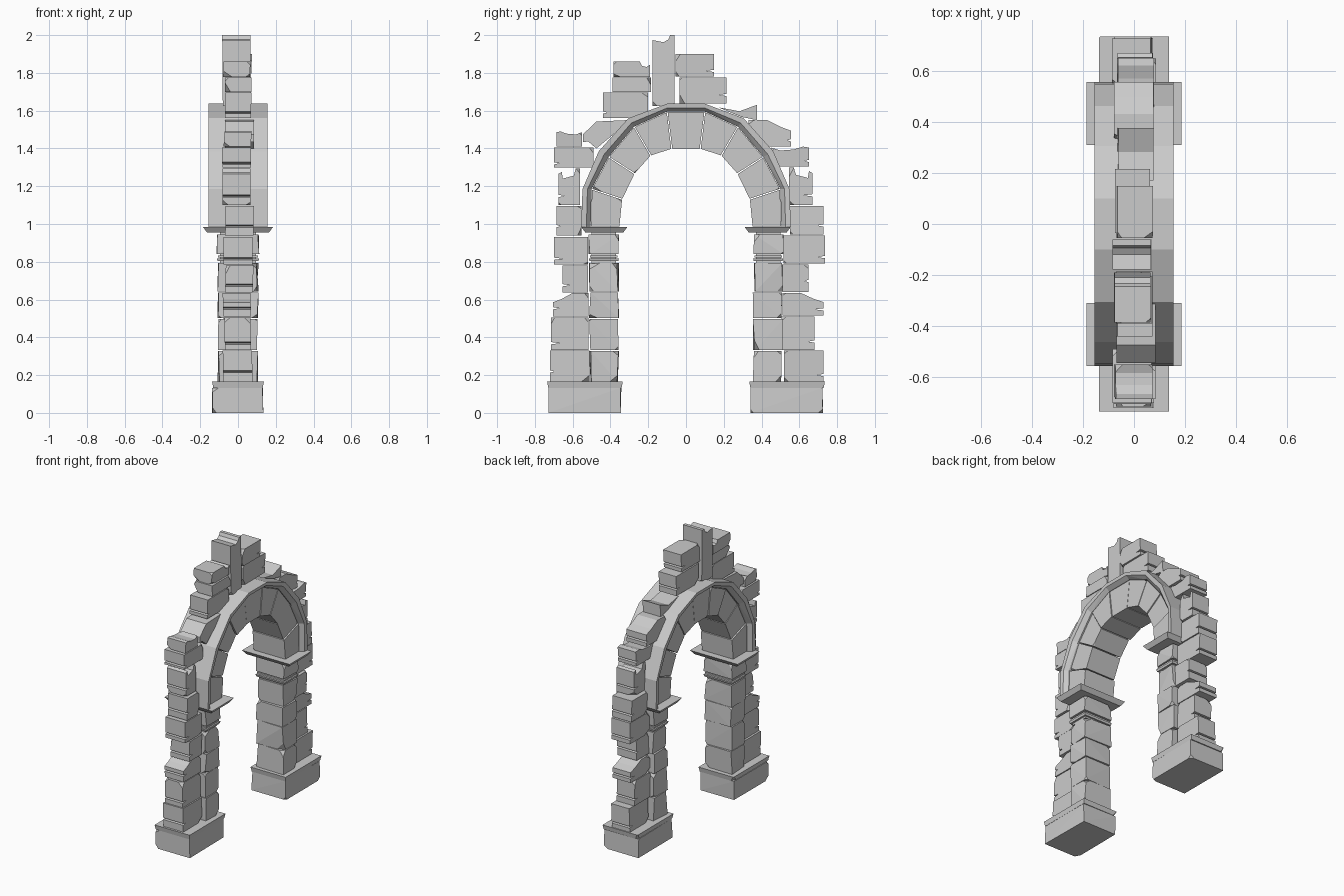
import bpy
import bmesh
import random
from mathutils import Vector

rng = random.Random(7)
if "Cube" in bpy.data.objects:
    bpy.data.objects.remove(bpy.data.objects["Cube"])

# One stone colour
GREY = (0.6, 0.6, 0.6, 1)
stone_grey = bpy.data.materials.new("stone_grey")
stone_grey.use_nodes = True
stone_grey.diffuse_color = GREY
stone_grey.node_tree.nodes["Principled BSDF"].inputs["Base Color"].default_value = GREY


def chip_corners(bm, count, size):
    """Knock small flakes off randomly chosen sharp corners."""
    middle = sum((v.co for v in bm.verts), Vector()) / len(bm.verts)
    corners = [v.co.copy() for v in bm.verts]
    far = [c for c in corners if (c - middle).length > 0.75 * max((k - middle).length for k in corners)]
    for corner in rng.sample(far, min(count, len(far))):
        out = corner - middle
        normal = Vector([rng.uniform(0.4, 1) * (1 if a > 0 else -1) for a in out]).normalized()
        reach = max(v.co.dot(normal) for v in bm.verts)
        point = normal * (reach - size * rng.uniform(0.4, 1))
        cut = bmesh.ops.bisect_plane(bm, geom=bm.verts[:] + bm.edges[:] + bm.faces[:],
                                     plane_co=point, plane_no=normal, clear_outer=True)
        edges = [e for e in cut["geom_cut"] if isinstance(e, bmesh.types.BMEdge)]
        bmesh.ops.holes_fill(bm, edges=edges)


def finish(name, bm, chips=0, size=0.02):
    chip_corners(bm, chips, size)
    bmesh.ops.recalc_face_normals(bm, faces=bm.faces)
    mesh = bpy.data.meshes.new(name)
    bm.to_mesh(mesh)
    bm.free()
    mesh.materials.append(stone_grey)
    obj = bpy.data.objects.new(name, mesh)
    bpy.context.collection.objects.link(obj)
    return obj


def hull(name, points, chips=0, size=0.02):
    """Convex block around a handful of corner points."""
    bm = bmesh.new()
    for p in points:
        bm.verts.new(p)
    bmesh.ops.convex_hull(bm, input=bm.verts)
    bmesh.ops.dissolve_limit(bm, angle_limit=0.03, verts=bm.verts, edges=bm.edges)
    return finish(name, bm, chips, size)


def block(name, y0, y1, z0, z1, half, flare=0.0, wobble=0.0, chips=0):
    """Box whose underside is narrower by flare, with uneven corners."""
    points = []
    for z, inset in ((z0, flare), (z1, 0)):
        for y in (min(y0, y1) + inset, max(y0, y1) - inset):
            for x in (inset - half, half - inset):
                points.append((x + rng.uniform(-wobble, wobble), y + rng.uniform(-wobble, wobble), z))
    return hull(name, points, chips)


# Unit outlines of wall stones; the first edge side (0) faces outward
PLAIN = [(0, 0), (1, 0), (1, 1), (0, 1)]
WORN = [(0, 0), (1, 0), (1, 1), (.55, 1), (.25, .75), (0, .6)]
BITTEN = [(0, 0), (1, 0), (1, 1), (.8, 1), (.7, .8), (.2, .72), (.15, .9), (0, .85)]
SCOOPED = [(0, 0), (1, 0), (1, .95), (.75, .8), (.4, .85), (.15, 1), (0, .95)]
NOTCHED = [(0, 0), (1, 0), (1, .8), (.9, .65), (.78, .72), (.72, 1), (0, 1)]
LEANING = [(0, .4), (.3, 0), (1, .9), (1, 1), (.3, .95), (0, .5)]
SPIRE = [(0, 0), (1, 0), (1, 1), (.8, 1), (.72, .94), (.5, .9), (0, .93)]
SPLINTER = [(0, 0), (.4, .2), (1, .8), (.45, .55), (0, .95)]


def wall_stone(name, outer, inner, z0, z1, shape=PLAIN, cracked=True):
    """Extrude an outline through the wall, with a crack in the outer edge."""
    wide, tall = abs(inner - outer), z1 - z0
    outline = list(shape)
    if cracked and tall > 0.1:
        t, gap = rng.uniform(.2, .4), .006 / tall
        outline += [(0, t + gap), (rng.uniform(.02, .05) / wide, t), (0, t - gap)]
    half, shift = rng.uniform(0.068, 0.078), rng.uniform(-.008, .008)
    tilt = rng.uniform(-.006, .006)
    bm = bmesh.new()
    sides = []
    for x in (-half, half):
        ring = [bm.verts.new((x + shift + tilt * v, outer + (inner - outer) * u, z0 + tall * v))
                for u, v in outline]
        bm.faces.new(ring)
        sides.append(ring)
    left, right = sides
    for i in range(len(left)):
        j = (i + 1) % len(left)
        bm.faces.new((left[i], left[j], right[j], right[i]))
    return finish(name, bm, 0 if shape in (LEANING, SPLINTER) else 3, 0.022)


# Plinths, piers and capitals, mirrored front to back
COURSES = (.165, .33, .5, .64, .795)
for side, label in ((-1, "front"), (1, "back")):
    block(label + "_plinth", side * .725, side * .345, 0, .132, .133, wobble=.004, chips=2)
    block(label + "_plinth_trim", side * .735, side * .335, .132, .165, .137, flare=.006, chips=1)
    for i, (low, high) in enumerate(zip(COURSES, COURSES[1:])):
        block(f"{label}_pier_stone_{i}", side * .508, side * .36, low + .002, high - .002, .103,
              wobble=.007, chips=3)
    block(label + "_neck_core", side * .5, side * .37, .79, .96, .095)
    block(label + "_neck_ring", side * .515, side * .355, .803, .818, .112, flare=.004)
    block(label + "_neck_fillet", side * .508, side * .362, .822, .832, .106)
    block(label + "_capital", side * .512, side * .36, .84, .945, .108, wobble=.005, chips=2)
    block(label + "_capital_slab", side * .555, side * .31, .955, .985, .186, flare=.022)

# Arch ring: joint positions from springing to crown as (y, z)
INTRADOS = [(.35, .985), (.335, 1.13), (.27, 1.265), (.185, 1.36), (.075, 1.395)]
EXTRADOS = [(.505, .985), (.5, 1.185), (.41, 1.355), (.275, 1.515), (.1, 1.595)]
RIM = [(.555, .985), (.548, 1.185), (.462, 1.385), (.305, 1.56), (.1, 1.637)]


def full_span(half_line):
    return [Vector((0, -y, z)) for y, z in half_line] + [Vector((0, y, z)) for y, z in reversed(half_line)]


inner_line, outer_line, rim_line = map(full_span, (INTRADOS, EXTRADOS, RIM))
for i in range(len(inner_line) - 1):
    quad = [inner_line[i], inner_line[i + 1], outer_line[i + 1], outer_line[i]]
    centre = sum(quad, Vector()) / len(quad)
    half = .118 + rng.uniform(-.003, .006)
    corners = [p + (centre - p).normalized() * .004 for p in quad]
    hull(f"arch_stone_{i}", [p + Vector((x, 0, 0)) for p in corners for x in (-half, half)], 1, .012)
    # Projecting rim with a chamfered inner edge
    points = []
    for k in (i, i + 1):
        a, b = outer_line[k], rim_line[k]
        for fraction, depth in ((0, .124), (.45, .152), (1, .155)):
            points += [a.lerp(b, fraction) + Vector((x, 0, 0)) for x in (-depth, depth)]
    hull(f"arch_rim_{i}", points)

# Ruined wall, front half from the ground up
FRONT_WALL = [
    (-.72, -.512, .165, .33), (-.715, -.515, .333, .505), (-.705, -.515, .51, .635, WORN),
    (-.655, -.52, .637, .78), (-.7, -.52, .785, .93), (-.685, -.553, .94, 1.095),
    (-.675, -.56, 1.1, 1.295, BITTEN), (-.7, -.49, 1.3, 1.405), (-.685, -.55, 1.41, 1.49, SCOOPED),
    (-.545, -.31, 1.4, 1.55, LEANING), (-.44, -.2, 1.56, 1.695), (-.39, -.185, 1.7, 1.775),
    (-.385, -.19, 1.778, 1.86, NOTCHED), (-.178, -.06, 1.625, 2, SPIRE)]
# Back half
BACK_WALL = [
    (.728, .52, .165, .33), (.68, .505, .333, .51), (.728, .51, .515, .635, WORN),
    (.648, .512, .64, .785), (.735, .515, .79, .94), (.727, .55, .945, 1.095),
    (.67, .545, 1.1, 1.3, BITTEN), (.65, .45, 1.305, 1.41, SCOOPED), (.555, .33, 1.41, 1.55, WORN),
    (.375, .17, 1.55, 1.635, SPLINTER), (.215, -.035, 1.638, 1.775), (.148, -.055, 1.78, 1.9)]
for label, wall in (("front", FRONT_WALL), ("back", BACK_WALL)):
    for i, spec in enumerate(wall):
        wall_stone(f"{label}_wall_stone_{i}", *spec, cracked=spec[-1] is not SPIRE)
